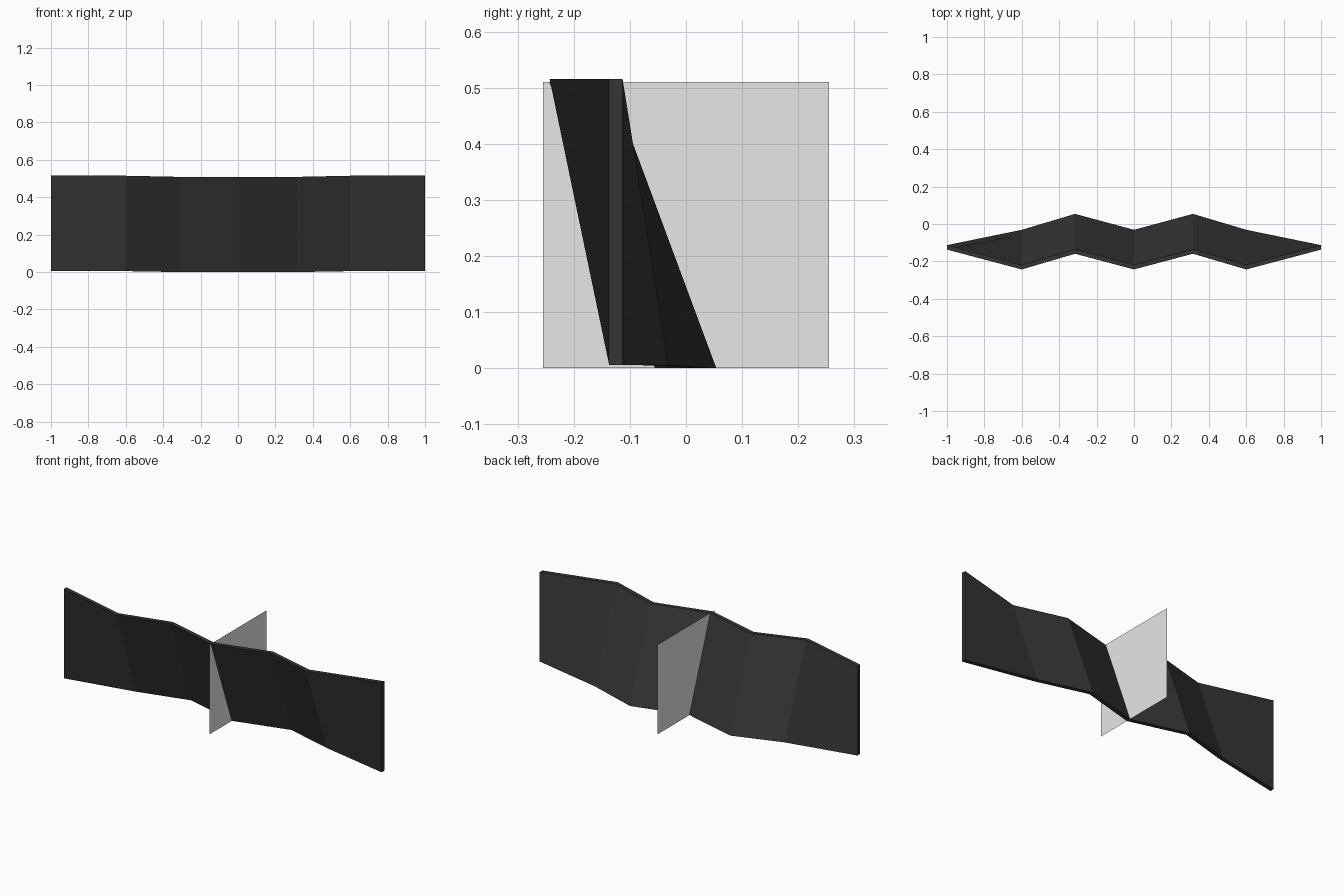
import bpy, bmesh

if "Cube" in bpy.data.objects:
    bpy.data.objects.remove(bpy.data.objects["Cube"])


def material(name, v):
    m = bpy.data.materials.new(name)
    m.diffuse_color = (v, v, v, 1)
    m.use_nodes = True
    m.node_tree.nodes["Principled BSDF"].inputs["Base Color"].default_value = m.diffuse_color
    return m


def add_object(name, bm, mat):
    mesh = bpy.data.meshes.new(name)
    bm.to_mesh(mesh)
    bm.free()
    mesh.materials.append(mat)
    ob = bpy.data.objects.new(name, mesh)
    bpy.context.collection.objects.link(ob)
    return ob


charcoal = material("charcoal", 0.035)
pale_grey = material("pale grey", 0.8)

# Folded panel: x, front y at bottom, front y at top, bottom z, top z
half = [(0, -0.055, -0.243, 0.0, 0.509),
        (0.315, 0.03, -0.159, 0.0, 0.509),
        (0.6, -0.055, -0.243, 0.005, 0.515),
        (1, -0.137, -0.137, 0.006, 0.515)]
stations = [(-x, *rest) for x, *rest in reversed(half[1:])] + half
THICK = 0.024

bm = bmesh.new()
rings = []
for x, yb, yt, zb, zt in stations:
    section = [(yb, zb), (yb + THICK, zb), (yt + THICK, zt), (yt, zt)]
    rings.append([bm.verts.new((x, y, z)) for y, z in section])
for a, b in zip(rings, rings[1:]):
    for i in range(4):
        j = (i + 1) % 4
        bm.faces.new((a[i], a[j], b[j], b[i]))
bm.faces.new(rings[0])
bm.faces.new(rings[-1])
bmesh.ops.recalc_face_normals(bm, faces=bm.faces)
add_object("folded_panel", bm, charcoal)

# Thin square plate crossing the middle of the panel
bm = bmesh.new()
bm.faces.new([bm.verts.new((0, y, z)) for y, z in
              ((-0.255, 0), (0.255, 0), (0.255, 0.51), (-0.255, 0.51))])
add_object("cross_plate", bm, pale_grey)
